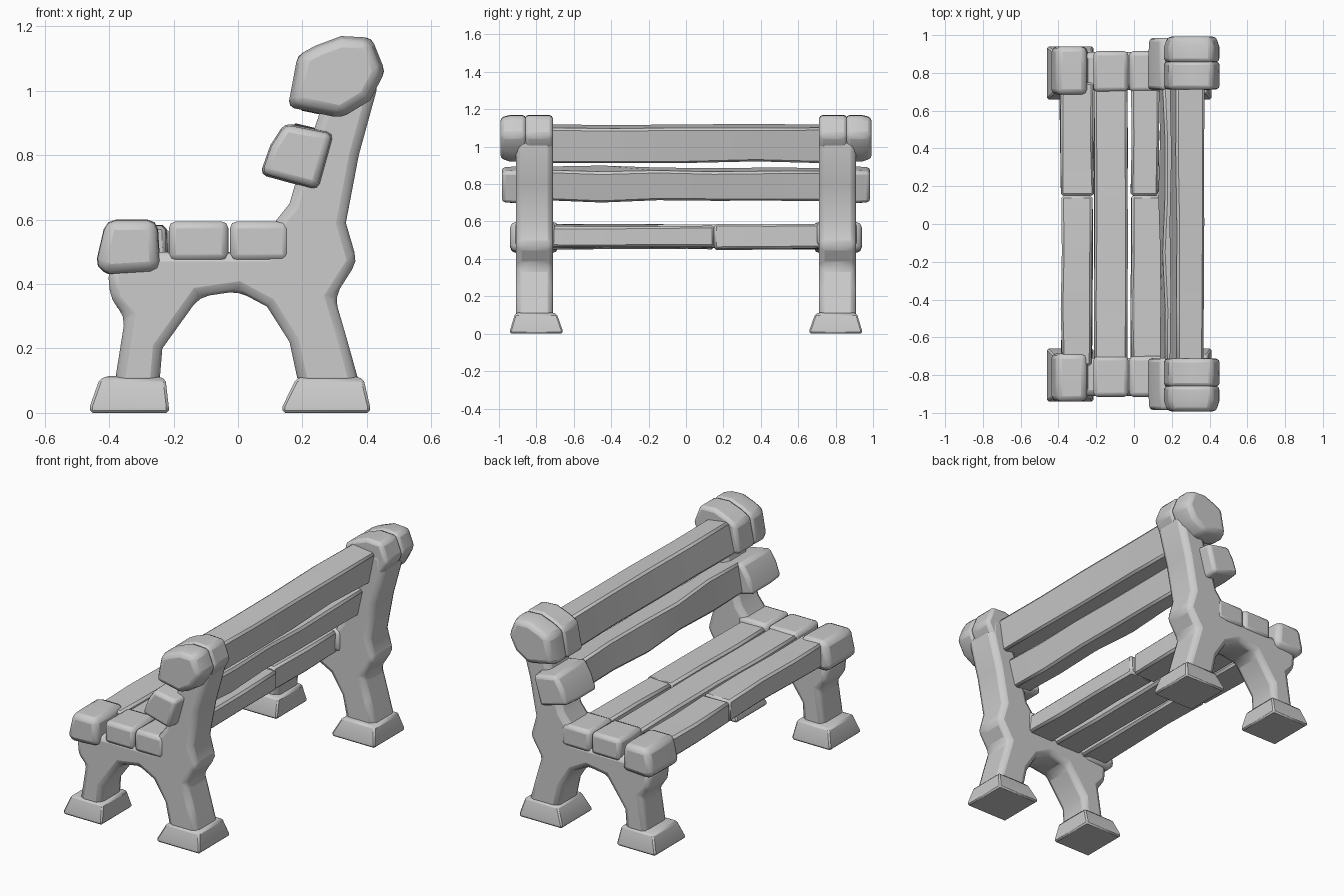
import bpy, bmesh, math, random

if "Cube" in bpy.data.objects:
    bpy.data.objects.remove(bpy.data.objects["Cube"])
random.seed(4)

stone = bpy.data.materials.new("grey stone")
stone.diffuse_color = (0.6, 0.6, 0.6, 1)
stone.use_nodes = True
stone.node_tree.nodes["Principled BSDF"].inputs["Base Color"].default_value = stone.diffuse_color


def loft(name, rings, bevel=0.02, segs=2, angle=40):
    """Skin a list of equal-length rings and cap both ends."""
    bm = bmesh.new()
    vs = [[bm.verts.new(p) for p in r] for r in rings]
    n = len(rings[0])
    for a, b in zip(vs, vs[1:]):
        for i in range(n):
            j = (i + 1) % n
            bm.faces.new((a[i], a[j], b[j], b[i]))
    bm.faces.new(vs[0])
    bm.faces.new(vs[-1])
    bmesh.ops.recalc_face_normals(bm, faces=bm.faces)
    me = bpy.data.meshes.new(name)
    bm.to_mesh(me)
    bm.free()
    ob = bpy.data.objects.new(name, me)
    bpy.context.collection.objects.link(ob)
    me.materials.append(stone)
    if bevel:
        m = ob.modifiers.new("worn edges", 'BEVEL')
        m.width, m.segments = bevel, segs
        m.limit_method, m.angle_limit = 'ANGLE', math.radians(35)
    bpy.ops.object.select_all(action='DESELECT')
    ob.select_set(True)
    bpy.context.view_layer.objects.active = ob
    bpy.ops.object.shade_smooth_by_angle(angle=math.radians(angle))
    return ob


def prism(name, prof, y0, y1, s, bevel=0.025, end=1.0):
    """Side profile (x, z) run from y0 to y1 on side s; outer end scaled."""
    cx = sum(p[0] for p in prof) / len(prof)
    cz = sum(p[1] for p in prof) / len(prof)
    mid = y0 + (y1 - y0) * 0.6
    rings = []
    for y, k in ((y0, 1), (mid, 1), (y1, end)):
        rings.append([(cx + (x - cx) * k, s * y, cz + (z - cz) * k) for x, z in prof])
    return loft(name, rings, bevel)


def plank(name, prof, ya, yb, n=5, wob=0.006):
    """Slightly uneven slat along y."""
    rings = []
    for i in range(n + 1):
        y = ya + (yb - ya) * i / n
        rings.append([(x + random.uniform(-wob, wob), y, z + random.uniform(-wob, wob))
                      for x, z in prof])
    return loft(name, rings, 0.012, 1, 30)


def box(x0, x1, z0, z1):
    return [(x0, z0), (x1, z0), (x1, z1), (x0, z1)]


frame = [(-0.385, 0.08), (-0.35, 0.30), (-0.395, 0.35), (-0.405, 0.45), (-0.24, 0.50),
         (0.08, 0.50), (0.12, 0.60), (0.16, 0.65), (0.18, 0.72), (0.25, 0.92),
         (0.29, 1.10), (0.42, 1.10), (0.43, 1.00), (0.375, 0.80), (0.335, 0.59),
         (0.37, 0.47), (0.30, 0.36), (0.335, 0.24), (0.38, 0.08), (0.19, 0.08),
         (0.16, 0.22), (0.09, 0.33), (0.0, 0.378), (-0.12, 0.36), (-0.235, 0.20),
         (-0.245, 0.08)]
cap = [(0.155, 0.95), (0.185, 1.11), (0.24, 1.14), (0.32, 1.17), (0.415, 1.165),
       (0.457, 1.06), (0.41, 0.97), (0.32, 0.915)]
back_block = [(0.068, 0.74), (0.10, 0.83), (0.145, 0.90), (0.30, 0.87), (0.25, 0.69)]
front_block = [(-0.445, 0.45), (-0.41, 0.60), (-0.25, 0.60), (-0.24, 0.44), (-0.40, 0.43)]

for s, side in ((-1, "near"), (1, "far")):
    # side frame with arch, legs and back post
    prism(side + "_frame", frame, 0.71, 0.91, s, 0.03)
    # flared feet
    for nm, b, t in (("front", (-0.46, -0.215), (-0.43, -0.225)),
                     ("rear", (0.138, 0.41), (0.18, 0.39))):
        rings = []
        for z, (xa, xb), ya, yb in ((0, b, 0.66, 0.94), (0.02, b, 0.66, 0.94),
                                    (0.105, t, 0.69, 0.915), (0.115, (t[0] + .03, t[1] - .03), 0.72, 0.89)):
            rings.append([(xa, s * ya, z), (xb, s * ya, z), (xb, s * yb, z), (xa, s * yb, z)])
        loft(side + "_" + nm + "_foot", rings, 0.008, 1)
    # post cap in two lobes, the outer one bulging
    prism(side + "_cap_inner", cap, 0.712, 0.862, s, 0.02)
    prism(side + "_cap_outer", cap, 0.855, 0.993, s, 0.022, 0.88)
    # slat end blocks
    prism(side + "_lower_back_block", back_block, 0.71, 0.985, s, 0.02, 0.93)
    prism(side + "_front_block", front_block, 0.685, 0.94, s, 0.03, 0.97)
    prism(side + "_seat_block_middle", box(-0.215, -0.03, 0.47, 0.595), 0.70, 0.915, s, 0.022)
    prism(side + "_seat_block_rear", box(-0.025, 0.16, 0.47, 0.595), 0.70, 0.915, s, 0.022)

# seat slats, two of them made of two joined lengths
plank("seat_slat_front_a", box(-0.385, -0.22, 0.455, 0.582), -0.75, 0.15, 3)
plank("seat_slat_front_b", box(-0.392, -0.215, 0.45, 0.57), 0.15, 0.75, 2)
plank("seat_slat_middle", box(-0.21, -0.035, 0.46, 0.58), -0.75, 0.75, 4, 0.004)
plank("seat_slat_rear_a", box(-0.015, 0.15, 0.465, 0.575), -0.75, 0.15, 3, 0.004)
plank("seat_slat_rear_b", box(-0.015, 0.13, 0.455, 0.585), 0.15, 0.75, 2, 0.004)

# back slats
plank("back_slat_lower", [(0.13, 0.73), (0.16, 0.895), (0.30, 0.87), (0.26, 0.705)],
      -0.75, 0.75, 5, 0.008)
plank("back_slat_upper", [(0.19, 0.945), (0.225, 1.12), (0.375, 1.095), (0.335, 0.915)],
      -0.75, 0.75, 4, 0.006)
